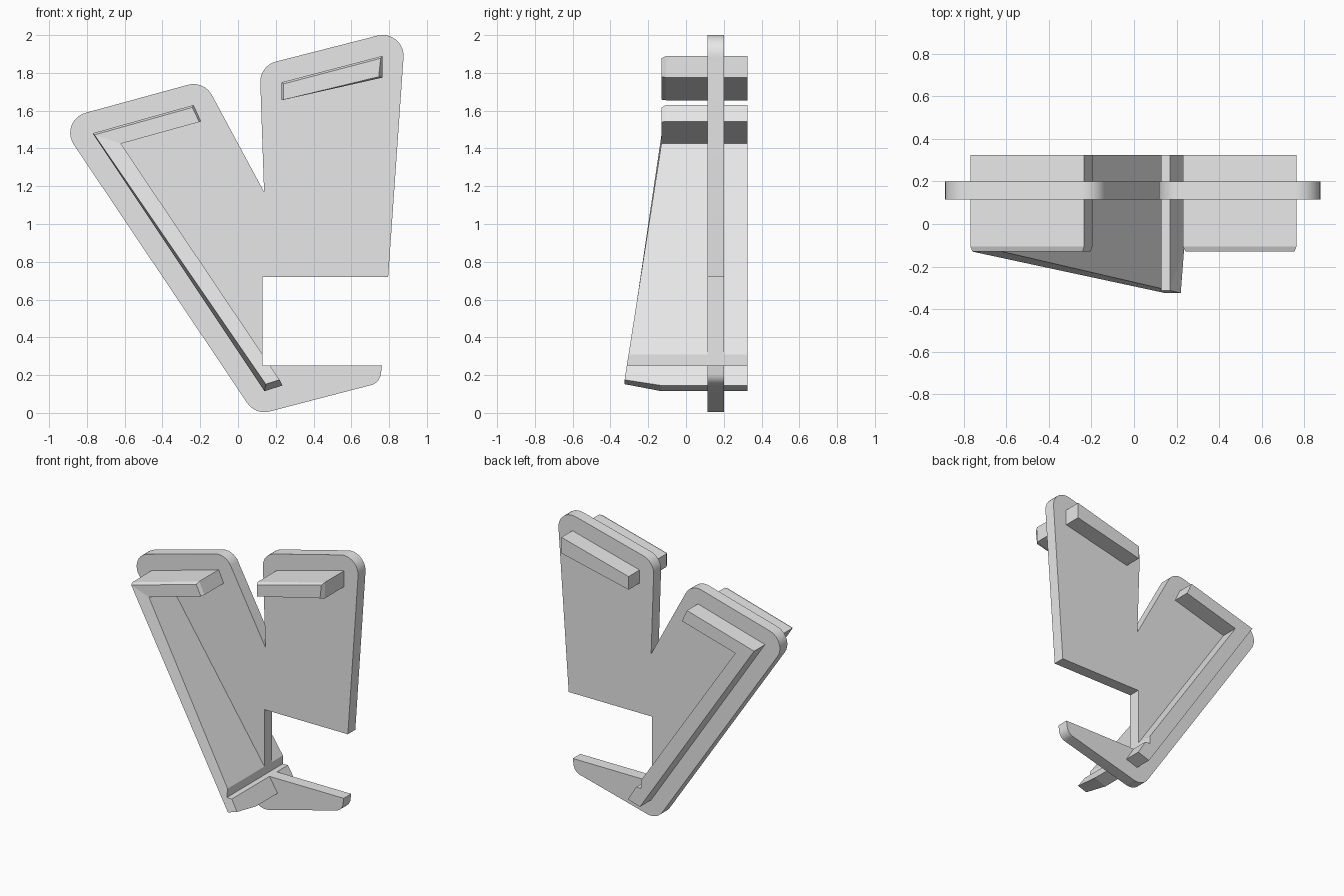
import bpy, bmesh, math
from mathutils import Vector

cube = bpy.data.objects.get("Cube")
if cube:
    bpy.data.objects.remove(cube, do_unlink=True)

# Single plain grey
grey = bpy.data.materials.new("plain grey")
grey.use_nodes = True
grey.diffuse_color = (0.8, 0.8, 0.8, 1)
grey.node_tree.nodes["Principled BSDF"].inputs["Base Color"].default_value = (0.8, 0.8, 0.8, 1)


def rounded(corners, steps=10):
    """Replace each (x, z, radius) corner with an arc."""
    out = []
    for i, (x, z, r) in enumerate(corners):
        p = Vector((x, z))
        if not r:
            out.append(p)
            continue
        a = (Vector(corners[i - 1][:2]) - p).normalized()
        b = (Vector(corners[(i + 1) % len(corners)][:2]) - p).normalized()
        half = a.angle(b) / 2
        centre = p + (a + b).normalized() * (r / math.sin(half))
        start = p + a * (r / math.tan(half)) - centre
        end = p + b * (r / math.tan(half)) - centre
        sweep = start.angle_signed(end)
        for k in range(steps + 1):
            t = -sweep * k / steps
            c, s = math.cos(t), math.sin(t)
            out.append(centre + Vector((start.x * c - start.y * s, start.x * s + start.y * c)))
    return out


def loft(name, rings, caps=None):
    """Bridge rings of (x, y, z) points; caps splits the front face into parts."""
    bm = bmesh.new()
    loops = [[bm.verts.new(p) for p in ring] for ring in rings]
    n = len(loops[0])
    for r0, r1 in zip(loops, loops[1:]):
        for i in range(n):
            j = (i + 1) % n
            bm.faces.new((r0[i], r0[j], r1[j], r1[i]))
    bm.faces.new(loops[0])
    for cap in caps or [range(n)]:
        bm.faces.new([loops[-1][i] for i in cap])
    bmesh.ops.recalc_face_normals(bm, faces=bm.faces)
    mesh = bpy.data.meshes.new(name)
    bm.to_mesh(mesh)
    bm.free()
    mesh.materials.append(grey)
    obj = bpy.data.objects.new(name, mesh)
    bpy.context.collection.objects.link(obj)
    return obj


def ring(points, y):
    return [(x, y, z) for x, z in points]


BACK, FRONT, DRAFT = 0.325, -0.13, 0.025

# Main plate: two upright arms, a notch and a toe
outline = rounded([
    (0.092, -0.012, 0.11), (0.75, 0.159, 0.07), (0.762, 0.25, 0),
    (0.13, 0.25, 0), (0.13, 0.72, 0), (0.795, 0.72, 0),
    (0.887, 2.035, 0.11), (0.115, 1.838, 0.11), (0.138, 1.17, 0),
    (-0.18, 1.76, 0.11), (-0.955, 1.548, 0.11)])
plate = loft("main_plate", [ring(outline, 0.2), ring(outline, 0.115)])
bpy.ops.object.select_all(action="DESELECT")
plate.select_set(True)
bpy.context.view_layer.objects.active = plate
bpy.ops.object.shade_smooth_by_angle(angle=math.radians(30))

# Short ledge through the left arm, drafted at its front
ledge = [(0.23, 1.75), (0.765, 1.89), (0.765, 1.775), (0.23, 1.655)]
ledge_front = [(0.242, 1.742), (0.755, 1.877), (0.745, 1.78), (0.242, 1.658)]
loft("upper_ledge", [ring(ledge, BACK), ring(ledge, FRONT + DRAFT), ring(ledge_front, FRONT)])

# Bent rail: a ledge on the right arm joined to a deepening diagonal rib
rail = [(-0.77, 1.48), (-0.235, 1.63), (-0.195, 1.543), (-0.62, 1.425), (0.13, 0.31),
        (0.13, 0.25), (0.17, 0.25), (0.235, 0.145), (0.14, 0.115)]
rail_front = [(-0.76, 1.472), (-0.242, 1.617), (-0.205, 1.54)] + rail[3:7] + [
    (0.22, 0.175), (0.147, 0.152)]


def front_y(z):
    return FRONT - 0.156 * min(max(1.425 - z, 0), 1.25)


tip = [(x, front_y(z), z) for x, z in rail_front]
middle = [(x, FRONT if i > 6 else front_y(z) + DRAFT, z) for i, (x, z) in enumerate(rail)]
loft("bent_rail", [ring(rail, BACK), middle, tip], caps=[range(4), [0, *range(3, 9)]])
